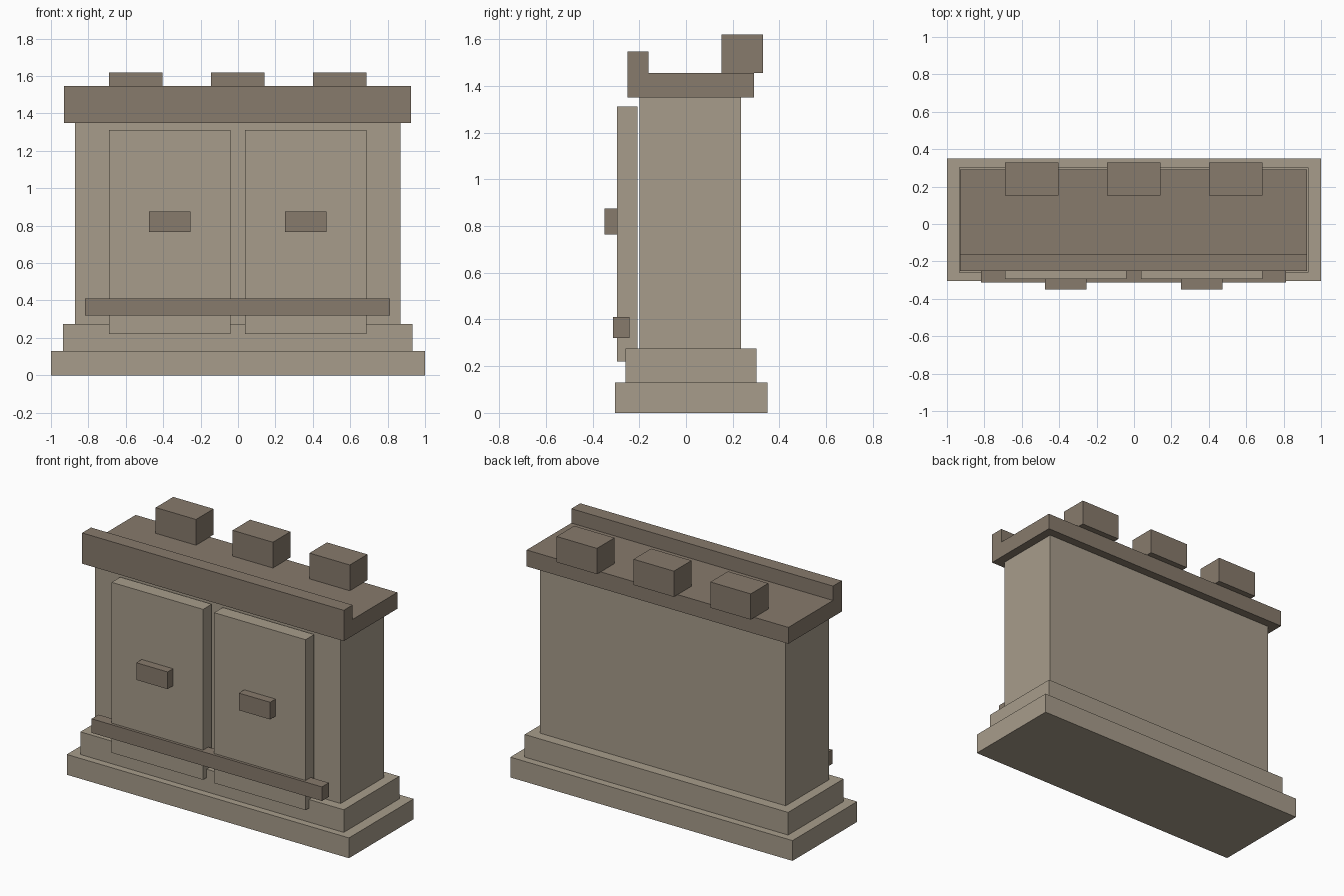
import bpy

default = bpy.data.objects.get("Cube")
if default:
    bpy.data.objects.remove(default, do_unlink=True)


def material(name, rgb):
    mat = bpy.data.materials.new(name)
    mat.use_nodes = True
    colour = (*rgb, 1.0)
    mat.diffuse_color = colour
    mat.node_tree.nodes["Principled BSDF"].inputs["Base Color"].default_value = colour
    return mat


light = material("light_stone", (0.39, 0.335, 0.258))
dark = material("dark_stone", (0.242, 0.196, 0.15))


def prism(name, profile, x0, x1, mat):
    """Extrude a (y, z) outline, counter-clockwise seen from +x, along x."""
    n = len(profile)
    verts = [(x, y, z) for x in (x0, x1) for y, z in profile]
    faces = [tuple(reversed(range(n))), tuple(range(n, 2 * n))]
    faces += [(i, (i + 1) % n, n + (i + 1) % n, n + i) for i in range(n)]
    mesh = bpy.data.meshes.new(name)
    mesh.from_pydata(verts, [], faces)
    mesh.materials.append(mat)
    obj = bpy.data.objects.new(name, mesh)
    bpy.context.collection.objects.link(obj)
    return obj


def box(name, x, y, z, mat):
    outline = [(y[0], z[0]), (y[1], z[0]), (y[1], z[1]), (y[0], z[1])]
    return prism(name, outline, x[0], x[1], mat)


# Stepped base and main body
box("base_plinth", (-1, 1), (-0.305, 0.35), (0, 0.13), light)
box("base_step", (-0.935, 0.932), (-0.26, 0.302), (0.13, 0.275), light)
box("body", (-0.872, 0.868), (-0.2, 0.236), (0.275, 1.35), light)

# Crown slab with a raised front lip
crown = [(-0.25, 1.35), (0.292, 1.35), (0.292, 1.455),
         (-0.16, 1.455), (-0.16, 1.547), (-0.25, 1.547)]
prism("crown", crown, -0.93, 0.925, dark)

# Row of blocks along the back of the crown
for label, cx in (("right", -0.547), ("middle", -0.002), ("left", 0.543)):
    box(f"{label}_top_block", (cx - 0.143, cx + 0.143), (0.152, 0.33), (1.455, 1.62), dark)

# Doors with handles
for label, cx in (("right", -0.365), ("left", 0.362)):
    box(f"{label}_door", (cx - 0.324, cx + 0.324), (-0.295, -0.208), (0.22, 1.312), light)
    box(f"{label}_handle", (cx - 0.111, cx + 0.111), (-0.35, -0.295), (0.765, 0.875), dark)

# Rail across the doors
box("front_rail", (-0.818, 0.814), (-0.313, -0.243), (0.32, 0.41), dark)
